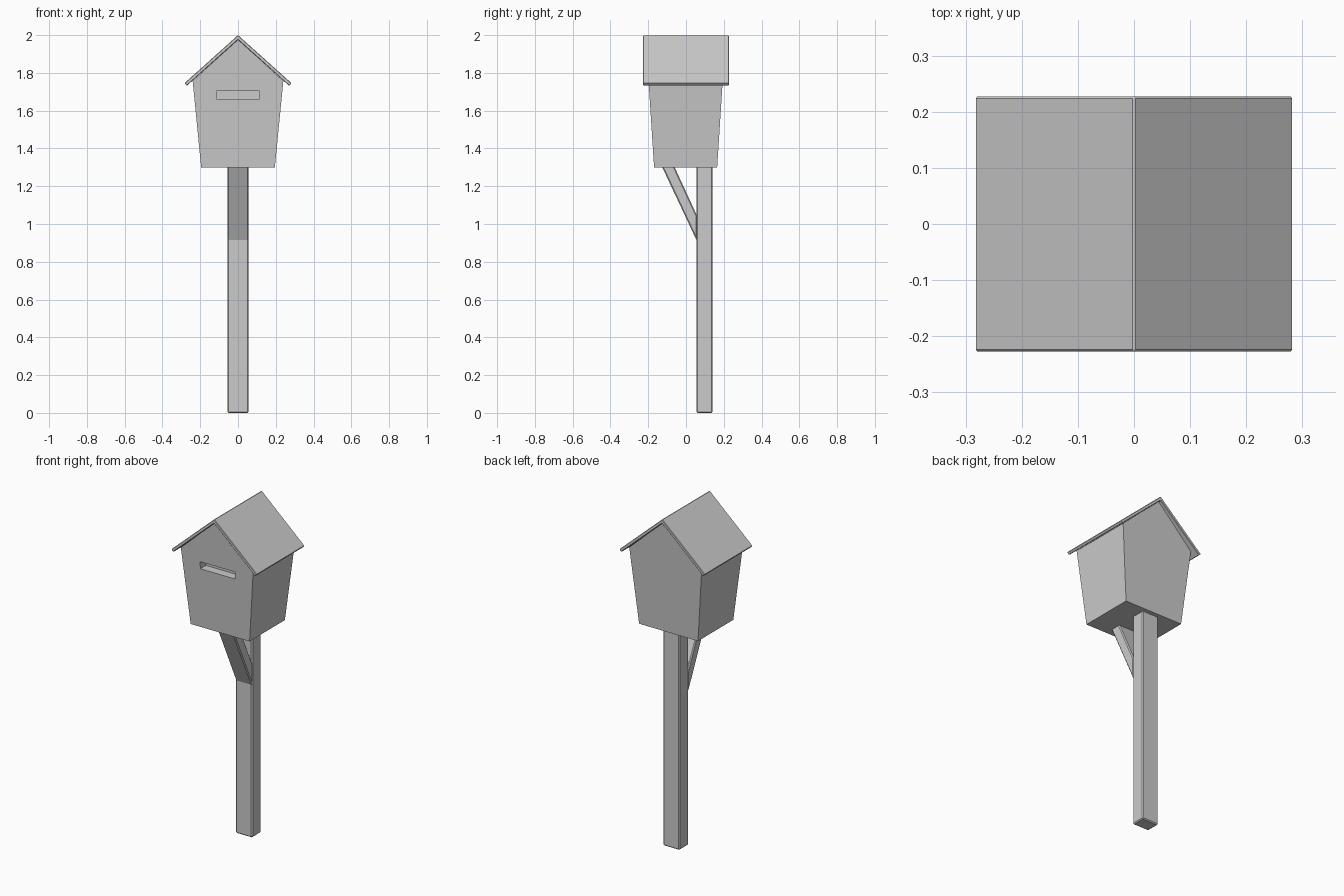
import bpy, bmesh
from mathutils import Vector

if "Cube" in bpy.data.objects:
    bpy.data.objects.remove(bpy.data.objects["Cube"])


def prism(name, start, end, bevel=0.0):
    """Solid between two matching outlines, with optional small chamfers."""
    bm = bmesh.new()
    a = [bm.verts.new(p) for p in start]
    b = [bm.verts.new(p) for p in end]
    bm.faces.new(a)
    bm.faces.new(b[::-1])
    n = len(a)
    for i in range(n):
        j = (i + 1) % n
        bm.faces.new((a[j], a[i], b[i], b[j]))
    bmesh.ops.recalc_face_normals(bm, faces=bm.faces)
    mesh = bpy.data.meshes.new(name)
    bm.to_mesh(mesh)
    bm.free()
    obj = bpy.data.objects.new(name, mesh)
    bpy.context.collection.objects.link(obj)
    if bevel:
        mod = obj.modifiers.new("chamfer", 'BEVEL')
        mod.width = bevel
        mod.segments = 1
        mod.limit_method = 'ANGLE'
    return obj


def along_x(name, profile, half, bevel=0.0):
    return prism(name, [(-half, y, z) for y, z in profile],
                 [(half, y, z) for y, z in profile], bevel)


def along_y(name, profile, y0, y1, bevel=0.0):
    return prism(name, [(x, y0, z) for x, z in profile],
                 [(x, y1, z) for x, z in profile], bevel)


# Post and slanted brace
along_x("post", [(0.055, 0), (0.14, 0), (0.14, 1.305), (0.055, 1.305)], 0.055, 0.006)
along_x("brace", [(0.06, 0.905), (0.06, 1.04), (-0.062, 1.305), (-0.128, 1.305)],
        0.055, 0.006)

# Gabled box, flaring outward towards the roof
gable = [(-0.195, 1.30), (0.195, 1.30), (0.24, 1.757), (0, 1.977), (-0.24, 1.757)]
flare = 0.064
box = prism("box",
            [(x, -0.169 - flare * (z - 1.3), z) for x, z in gable],
            [(x, 0.165 + flare * (z - 1.3), z) for x, z in gable])

# Recessed slot in the front
cutter = along_y("slot_cutter", [(-0.115, 1.661), (0.115, 1.661),
                                 (0.115, 1.704), (-0.115, 1.704)], -0.3, -0.14)
cutter.hide_render = True
cut = box.modifiers.new("slot", 'BOOLEAN')
cut.operation = 'DIFFERENCE'
cut.solver = 'EXACT'
cut.object = cutter
bpy.context.view_layer.objects.active = box
bpy.ops.object.modifier_apply(modifier=cut.name)
bpy.data.objects.remove(cutter)

# Folded roof sheet
roof = [(0, 2.0), (0.284, 1.745), (0.271, 1.732), (0, 1.975),
        (-0.271, 1.732), (-0.284, 1.745)]
along_y("roof", roof, -0.227, 0.227, 0.003)
